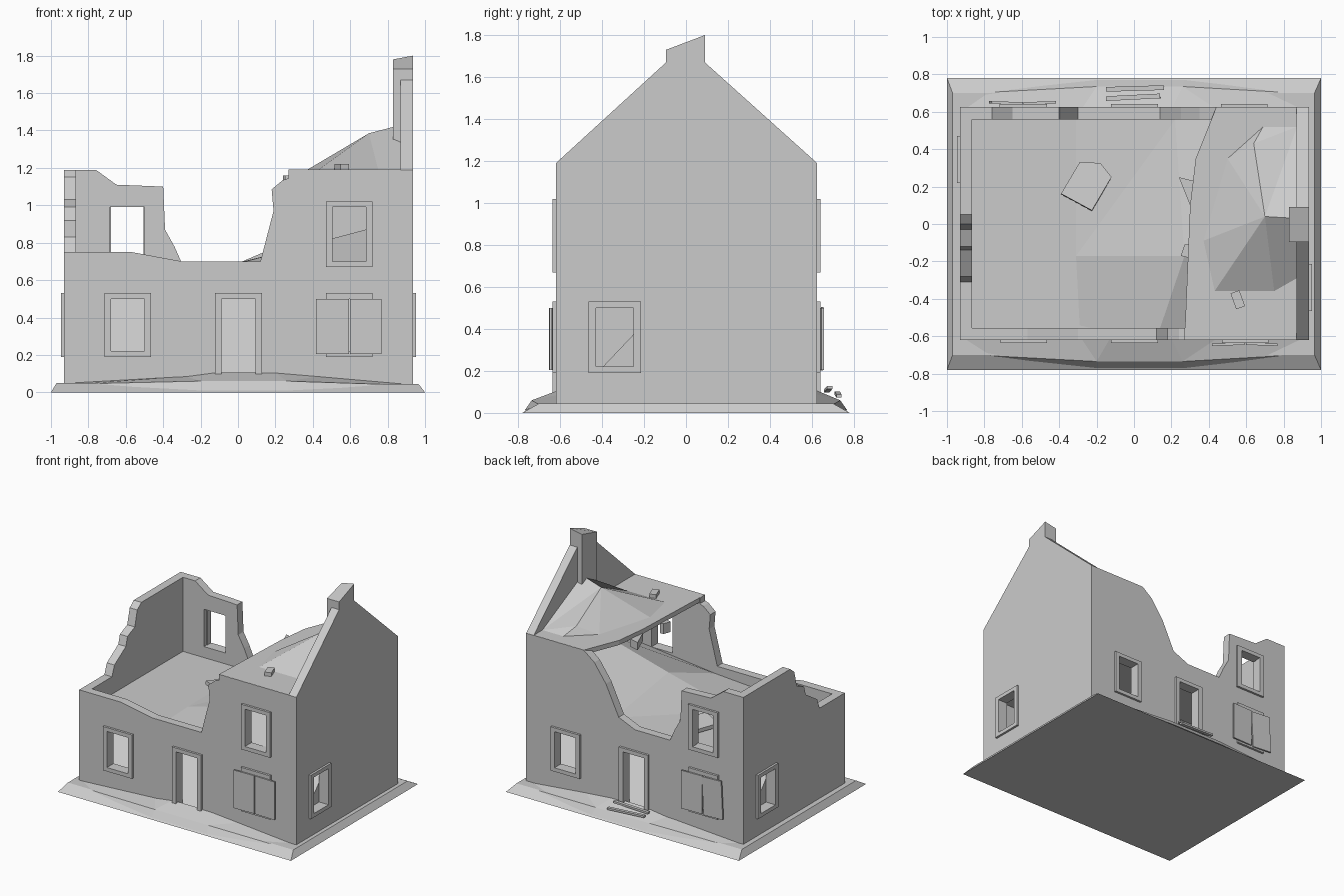
import bpy, bmesh
from mathutils import Matrix, Vector

if "Cube" in bpy.data.objects:
    bpy.data.objects.remove(bpy.data.objects["Cube"])


def make(name, verts, faces):
    bm = bmesh.new()
    vs = [bm.verts.new(v) for v in verts]
    for f in faces:
        bm.faces.new([vs[i] for i in f])
    bmesh.ops.recalc_face_normals(bm, faces=bm.faces)
    me = bpy.data.meshes.new(name)
    bm.to_mesh(me)
    bm.free()
    ob = bpy.data.objects.new(name, me)
    bpy.context.collection.objects.link(ob)
    return ob


def prism(name, pts, axis, a, b):
    """Extrude a 2D outline along an axis between a and b."""
    def put(p, t):
        return {'x': (t, p[0], p[1]), 'y': (p[0], t, p[1]), 'z': (p[0], p[1], t)}[axis]
    n = len(pts)
    faces = [list(range(n)), list(range(n, 2 * n))]
    faces += [(i, (i + 1) % n, (i + 1) % n + n, i + n) for i in range(n)]
    return make(name, [put(p, a) for p in pts] + [put(p, b) for p in pts], faces)


def box(name, x0, x1, y0, y1, z0, z1):
    return prism(name, [(x0, y0), (x1, y0), (x1, y1), (x0, y1)], 'z', z0, z1)


def tilt(ob, axis, angle):
    c = sum((v.co for v in ob.data.vertices), Vector()) / len(ob.data.vertices)
    ob.data.transform(Matrix.Translation(c) @ Matrix.Rotation(angle, 4, axis) @ Matrix.Translation(-c))
    return ob


def cut(wall, cutter):
    m = wall.modifiers.new('opening', 'BOOLEAN')
    m.operation, m.solver, m.object = 'DIFFERENCE', 'EXACT', cutter
    bpy.context.view_layer.objects.active = wall
    bpy.ops.object.modifier_apply(modifier=m.name)
    bpy.data.objects.remove(cutter)


def opening(wall, axis, face, out, c, z0, z1, door=False):
    """Hole in a wall with a raised surround; out is the outward sign."""
    h, f = 0.09, 0.035
    rect = lambda a, b, p, q: [(a, p), (b, p), (b, q), (a, q)]
    cut(wall, prism('cutter', rect(c - h, c + h, z0, z1), axis, face - .15, face + .15))
    lo, hi = face - out * .03, face + out * .017
    bottom = z0 if door else z0 - .03
    prism('frame_left', rect(c - h - f, c - h, bottom, z1 + .03), axis, lo, hi)
    prism('frame_right', rect(c + h, c + h + f, bottom, z1 + .03), axis, lo, hi)
    prism('frame_top', rect(c - h, c + h, z1, z1 + .03), axis, lo, hi)
    if not door:
        prism('frame_sill', rect(c - h, c + h, z0 - .03, z0), axis, lo, hi)


# Ground plinth with sloping edges
make('plinth', [(-1, -.78, 0), (1, -.78, 0), (1, .78, 0), (-1, .78, 0),
                (-.97, -.7, .05), (.965, -.7, .045), (.965, .7, .045), (-.97, .7, .05)],
     [(0, 1, 2, 3), (4, 5, 6, 7), (0, 1, 5, 4), (1, 2, 6, 5), (2, 3, 7, 6), (3, 0, 4, 7)])

# Broken walls
front = prism('front_wall', [(-.93, .03), (.87, .03), (.87, 1.19), (.27, 1.19), (.27, 1.145), (.24, 1.135),
                             (.18, 1.085), (.19, .97), (.12, .70), (-.3, .70), (-.57, .75), (-.93, .75)],
              'y', -.62, -.555)
back = prism('back_wall', [(-.93, .03), (.87, .03), (.87, 1.19), (.44, 1.19), (.35, 1.12), (.25, .98),
                           (.14, .75), (0, .69), (-.3, .69), (-.34, .78), (-.39, .87), (-.4, 1.1),
                           (-.65, 1.11), (-.76, 1.19), (-.93, 1.19)], 'y', .56, .625)
left = prism('left_wall', [(-.555, .03), (.56, .03), (.56, 1.19), (.05, 1.19), (0, 1.15), (-.03, 1.03), (-.12, .99),
                           (-.14, .92), (-.28, .83), (-.31, .75), (-.555, .75)], 'x', -.93, -.865)
gable = prism('gable_wall', [(-.62, .03), (.625, .03), (.625, 1.19), (.09, 1.67),
                             (-.095, 1.67), (-.62, 1.19)], 'x', .87, .935)

# Chimney with broken slanted top
chimney = box('chimney', .83, .935, -.095, .09, 1.19, 1.73)
for v in chimney.data.vertices:
    if v.co.z > 1.5 and v.co.y > 0:
        v.co.z = 1.80 if v.co.x > .9 else 1.78

# Openings; the back is the front turned half a circle
for wall, face, s in ((front, -.62, 1), (back, .625, -1)):
    opening(wall, 'y', face, -s, -.59 * s, .22, .50)
    opening(wall, 'y', face, -s, .595 * s, .22, .50)
    opening(wall, 'y', face, -s, .595 * s, .70, .99)
    opening(wall, 'y', face, -s, .003, .04, .50, door=True)
opening(back, 'y', .625, 1, -.59, .70, .99)
opening(gable, 'x', .935, 1, -.34, .22, .50)
opening(left, 'x', -.93, -1, .345, .22, .50)

# Hanging shutters
for face, s in ((-.637, 1), (.642, -1)):
    for k, (a, b) in enumerate(((.418, .592), (.6, .768))):
        x0, x1 = sorted((a * s, b * s))
        y0, y1 = sorted((face, face - s * .012))
        p = box('shutter', x0, x1, y0, y1, .205, .50)
        tilt(p, 'Y', .05 * (k if s < 0 else 0))
        tilt(p, 'Z', .03 * (1 - 2 * k))

# Upper floor and remaining attic floor
box('upper_floor', -.867, .872, -.557, .562, .58, .615)
prism('attic_floor', [(.27, -.619), (.872, -.619), (.872, .624), (.44, .624), (.33, .35), (.3, .1)],
      'z', 1.155, 1.191)

# Rubble heaped inside on both storeys
make('ground_rubble', [(-.867, -.557, .05), (.872, -.557, .05), (.872, .562, .05), (-.867, .562, .05),
                       (-.867, -.05, .585), (.872, -.05, .585), (.872, .1, .585), (-.867, .1, .585)],
     [(0, 1, 2, 3), (4, 5, 6, 7), (0, 1, 5, 4), (1, 2, 6, 5), (2, 3, 7, 6), (3, 0, 4, 7)])
make('upper_rubble', [(-.31, -.555, .61), (.14, -.555, .64), (.87, -.555, .72),
                      (-.31, -.17, .615), (.27, -.17, .76), (.87, -.17, .92),
                      (-.31, .56, .615), (.22, .56, .70), (.87, .56, .80),
                      (-.31, -.17, .6), (.87, -.555, .6), (.87, .56, .6), (-.31, .56, .6), (-.31, -.555, .6)],
     [(0, 1, 4, 3), (1, 2, 5, 4), (3, 4, 7), (3, 7, 6), (4, 5, 8, 7),
      (13, 10, 2, 1, 0), (12, 11, 8, 7, 6), (10, 11, 8, 5, 2), (9, 12, 6, 3), (13, 9, 3, 0),
      (13, 10, 11, 12, 9)])

# Fallen roof debris on the attic floor
make('attic_rubble', [(.37, -.09, 1.19), (.43, -.36, 1.19), (.75, -.36, 1.19), (.872, -.29, 1.19),
                      (.872, .52, 1.19), (.69, .52, 1.19), (.5, .35, 1.19),
                      (.70, .04, 1.385), (.872, .03, 1.43), (.64, .43, 1.25)],
     [(0, 1, 7), (1, 2, 7), (2, 3, 8, 7), (3, 4, 8), (4, 9, 7), (4, 7, 8), (4, 5, 9),
      (5, 6, 9), (6, 7, 9), (6, 0, 7), (0, 1, 2, 3, 4, 5, 6)])
tilt(box('loose_brick', .53, .58, -.45, -.36, 1.185, 1.22), 'Z', .35)

# Broken slab lying on the upper floor
slab = prism('floor_slab', [(-.39, .16), (-.29, .33), (-.18, .325), (-.12, .25), (-.225, .07)], 'z', .63, .66)
tilt(slab, 'X', -.12)

# Bits hanging at the torn attic edge
prism('torn_edge', [(.24, .25), (.32, .23), (.3, .1)], 'z', 1.10, 1.16)
prism('torn_chunk', [(.25, -.17), (.29, -.18), (.3, -.11), (.27, -.11)], 'z', 1.08, 1.16)

# Low rubble drifts outside both doors
for name, s, h in (('front_drift', -1, .105), ('back_drift', 1, .11)):
    make(name, [(-.85, s * .7, .045), (-.2, s * .77, .01), (.27, s * .77, .01), (.87, s * .7, .04),
                (-.2, s * .735, .06), (.26, s * .735, .06), (-.9, s * .615, .05), (-.28, s * .615, h - .02),
                (-.13, s * .615, h), (.2, s * .615, h), (.44, s * .615, h - .02), (.9, s * .615, .045)],
         [(0, 1, 4), (1, 2, 5, 4), (2, 3, 5), (0, 4, 7, 6), (4, 8, 7), (4, 5, 9, 8), (5, 10, 9), (5, 3, 11, 10)])

# Fallen planks by the back door
tilt(tilt(box('plank', -.15, .14, .665, .69, .105, .12), 'Y', -.06), 'Z', .05)
tilt(tilt(box('plank', -.15, .16, .712, .737, .08, .095), 'Y', .05), 'Z', .03)
